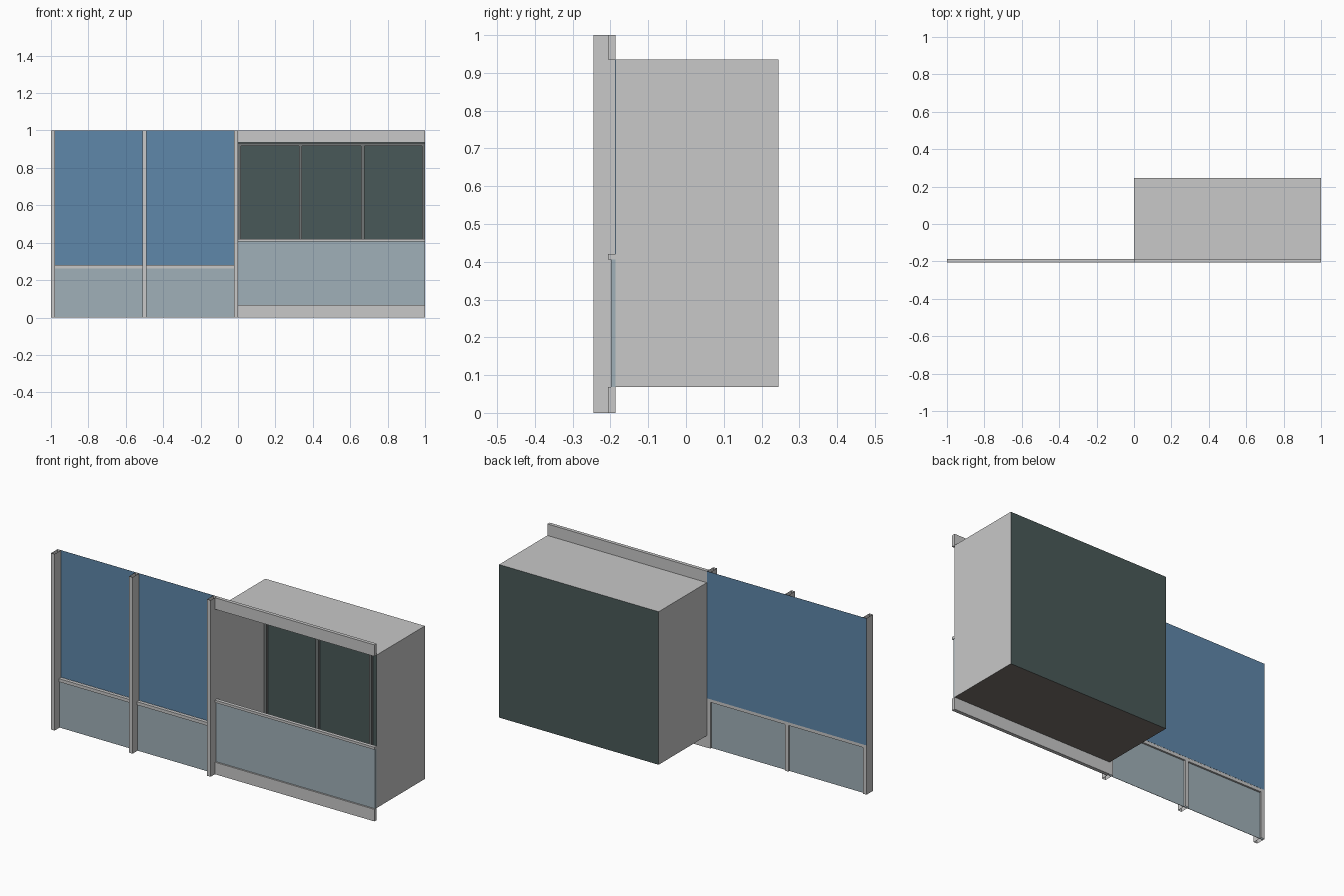
import bpy
import bmesh

if "Cube" in bpy.data.objects:
    bpy.data.objects.remove(bpy.data.objects["Cube"], do_unlink=True)


def srgb(r, g, b):
    def lin(v):
        v /= 255
        return v / 12.92 if v <= 0.04045 else ((v + 0.055) / 1.055) ** 2.4
    return (lin(r), lin(g), lin(b), 1.0)


def material(name, colour):
    mat = bpy.data.materials.new(name)
    mat.use_nodes = True
    mat.diffuse_color = colour
    mat.node_tree.nodes["Principled BSDF"].inputs["Base Color"].default_value = colour
    return mat


grey = material("light grey", srgb(200, 200, 200))
blue = material("blue glass", srgb(95, 135, 170))
pale = material("pale blue grey", srgb(160, 176, 184))
green = material("dark green glass", srgb(73, 89, 88))
frame = material("frame grey", srgb(114, 118, 118))
brown = material("floor brown", srgb(120, 113, 108))


def box(name, xs, ys, zs, mats, drop=None, rule=None):
    """Axis-aligned box; drop(normal) removes faces, rule(normal) picks a material."""
    bm = bmesh.new()
    bmesh.ops.create_cube(bm, size=1)
    for v in bm.verts:
        for i, (lo, hi) in enumerate((xs, ys, zs)):
            v.co[i] = lo if v.co[i] < 0 else hi
    bm.normal_update()
    if rule:
        for f in bm.faces:
            f.material_index = rule(f.normal)
    if drop:
        bmesh.ops.delete(bm, geom=[f for f in bm.faces if drop(f.normal)], context="FACES")
    mesh = bpy.data.meshes.new(name)
    bm.to_mesh(mesh)
    bm.free()
    for m in mats:
        mesh.materials.append(m)
    obj = bpy.data.objects.new(name, mesh)
    bpy.context.collection.objects.link(obj)
    return obj


FRONT, RAIL, WALL, BACK = -0.245, -0.207, -0.187, 0.245
LOW, HIGH = 0.068, 0.935

# Hollow posts, open at both ends
for i, x in enumerate((-1.0, -0.511, -0.022)):
    box(f"post_{i + 1}", (x, x + 0.022), (FRONT, WALL - 0.001), (0, 1), [grey],
        drop=lambda n: abs(n.z) > 0.5)

# Flat wall: upper glazing, rail and lower panel
box("upper_glazing", (-1, 0), (WALL - 0.0005, WALL), (0.28, 1), [blue])
box("wall_rail", (-1, 0), (RAIL, WALL - 0.001), (0.262, 0.28), [grey])
box("wall_lower_panel", (-0.999, -0.001), (-0.2, -0.198), (0, 0.262), [pale])

# Room shell, open to the front
box("room_shell", (0, 1), (WALL, BACK), (LOW, HIGH), [grey, green, brown],
    drop=lambda n: n.y < -0.5,
    rule=lambda n: 1 if n.y > 0.5 else 2 if n.z < -0.5 else 0)

# Room front: fascias, sill and lower panel
box("top_fascia", (0, 1), (RAIL, WALL), (HIGH, 1), [grey])
box("bottom_fascia", (0, 1), (RAIL, WALL), (0, LOW), [grey])
box("room_sill", (0, 1), (RAIL, WALL), (0.406, 0.42), [grey])
box("room_lower_panel", (0.001, 0.999), (-0.198, WALL), (LOW, 0.406), [pale])

# Window frame against the back of the room
depth = (BACK - 0.014, BACK - 0.001)
for i, (a, b) in enumerate(((0.001, 0.016), (0.325, 0.342), (0.658, 0.675), (0.984, 0.999))):
    box(f"window_mullion_{i + 1}", (a, b), depth, (LOW + 0.001, HIGH - 0.001), [frame])
for name, z in (("window_bottom_bar", LOW + 0.001), ("window_top_bar", HIGH - 0.017)):
    box(name, (0.001, 0.999), depth, (z, z + 0.016), [frame])
